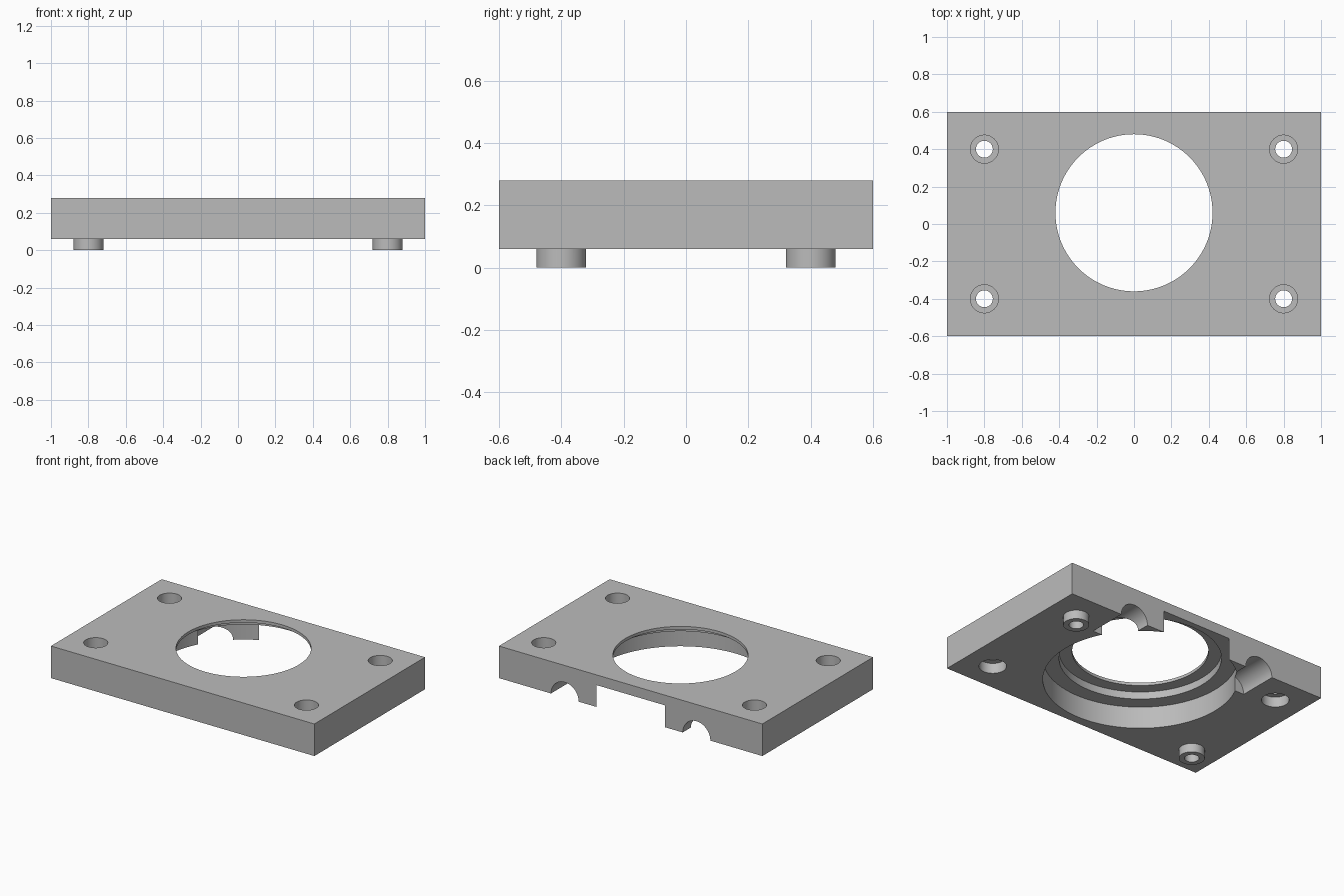
import bpy, bmesh, math
from mathutils import Matrix

cube = bpy.data.objects.get("Cube")
if cube:
    bpy.data.objects.remove(cube, do_unlink=True)

grey = bpy.data.materials.new("plain grey")
grey.use_nodes = True
colour = (0.5, 0.5, 0.5, 1)
grey.diffuse_color = colour
grey.node_tree.nodes["Principled BSDF"].inputs["Base Color"].default_value = colour

BASE, TOP = 0.06, 0.28


def add_object(name, bm):
    bmesh.ops.recalc_face_normals(bm, faces=bm.faces)
    mesh = bpy.data.meshes.new(name)
    bm.to_mesh(mesh)
    bm.free()
    mesh.materials.append(grey)
    obj = bpy.data.objects.new(name, mesh)
    bpy.context.collection.objects.link(obj)
    return obj


def turned(name, profile, matrix, sides=64):
    """Closed solid of revolution from (radius, height) pairs."""
    bm = bmesh.new()
    rings = [[bm.verts.new((r * math.cos(math.tau * i / sides),
                            r * math.sin(math.tau * i / sides), h))
              for i in range(sides)] for r, h in profile]
    for low, high in zip(rings, rings[1:]):
        for i in range(sides):
            j = (i + 1) % sides
            bm.faces.new((low[i], low[j], high[j], high[i]))
    bm.faces.new(rings[0])
    bm.faces.new(rings[-1])
    bm.transform(matrix)
    return add_object(name, bm)


def combine(target, tool, operation):
    mod = target.modifiers.new(tool.name, 'BOOLEAN')
    mod.object, mod.operation, mod.solver = tool, operation, 'EXACT'
    bpy.context.view_layer.objects.active = target
    bpy.ops.object.modifier_apply(modifier=mod.name)
    bpy.data.objects.remove(tool, do_unlink=True)


# Rectangular plate
bm = bmesh.new()
bmesh.ops.create_cube(bm, size=1)
bm.transform(Matrix.Translation((0, 0, (BASE + TOP) / 2))
             @ Matrix.Diagonal((2, 1.2, TOP - BASE, 1)))
plate = add_object("cover_plate", bm)

# Stepped round opening, whose widest step breaks through the back edge
opening = [(0.6, 0), (0.6, 0.21), (0.5, 0.21), (0.5, 0.26), (0.42, 0.26), (0.42, 0.4)]
combine(plate, turned("opening_cutter", opening,
                      Matrix.Translation((0, 0.06, 0)), 128), 'DIFFERENCE')

# Half-round channels running in from the back edge
for x in (-0.5, 0.5):
    place = Matrix.Translation((x, 0.33, BASE)) @ Matrix.Rotation(-math.pi / 2, 4, 'X')
    combine(plate, turned("channel_cutter", [(0.105, 0), (0.105, 0.4)], place),
            'DIFFERENCE')

# Corner screw holes, with pegs and sockets on opposite diagonals
for x in (-0.8, 0.8):
    for y in (-0.4, 0.4):
        place = Matrix.Translation((x, y, 0))
        hole = [(0.045, -0.1), (0.045, 0.19), (0.075, 0.19), (0.075, 0.4)]
        if x * y > 0:
            combine(plate, turned("peg", [(0.08, 0), (0.08, 0.1)], place), 'UNION')
        else:
            hole = [(0.085, -0.1), (0.085, 0.13), (0.045, 0.13)] + hole[1:]
        combine(plate, turned("screw_cutter", hole, place), 'DIFFERENCE')

# Smooth the round walls, keep the edges crisp
bpy.ops.object.select_all(action='DESELECT')
plate.select_set(True)
bpy.context.view_layer.objects.active = plate
bpy.ops.object.shade_smooth_by_angle(angle=math.radians(30))
